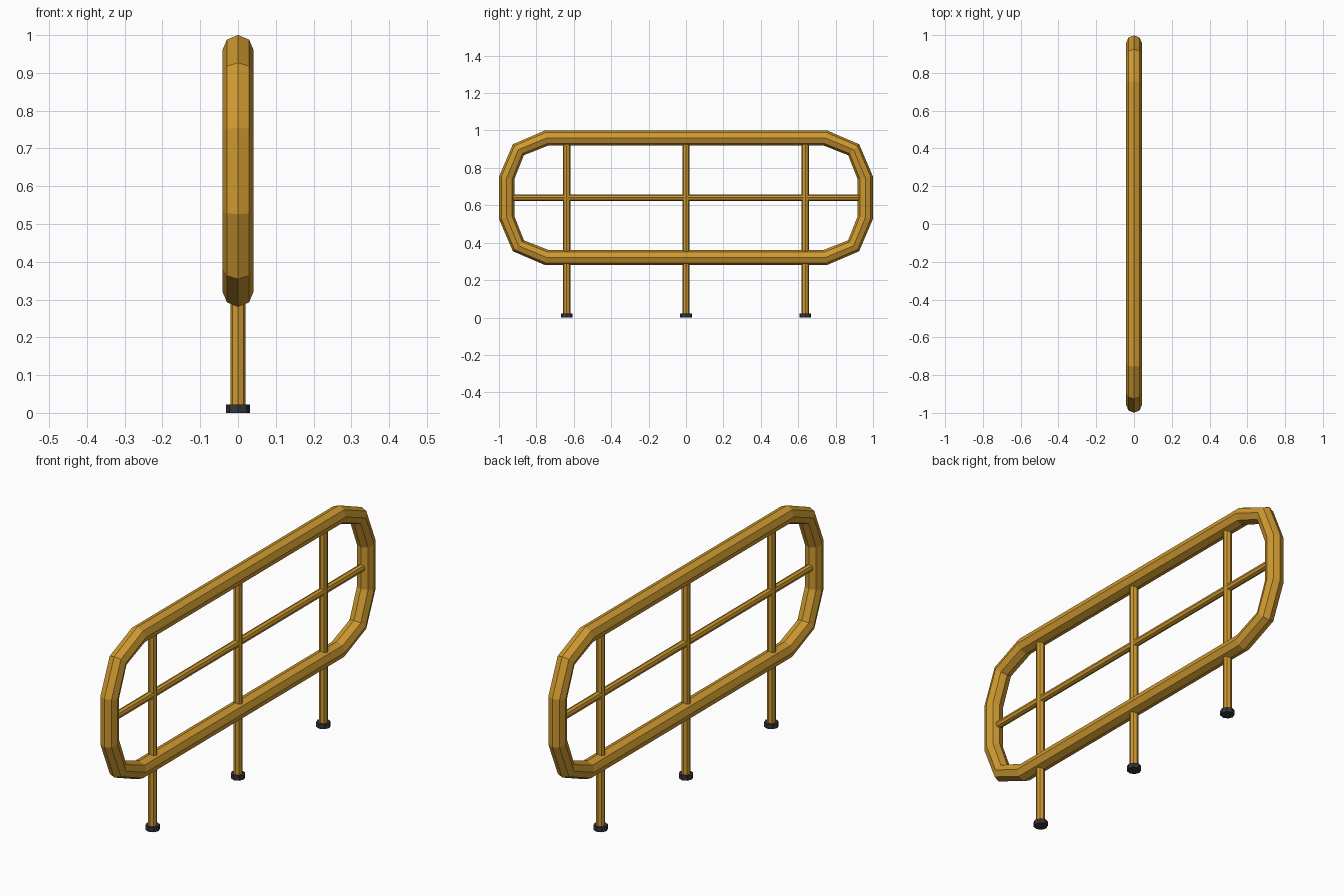
import bpy, bmesh, math
from mathutils import Vector

if "Cube" in bpy.data.objects:
    bpy.data.objects.remove(bpy.data.objects["Cube"])


def material(name, color):
    m = bpy.data.materials.new(name)
    m.diffuse_color = (*color, 1)
    m.use_nodes = True
    m.node_tree.nodes["Principled BSDF"].inputs["Base Color"].default_value = m.diffuse_color
    return m


YELLOW = material("ochre_yellow_paint", (0.62, 0.32, 0.03))
BLACK = material("black_rubber", (0.035, 0.036, 0.043))
SIDES = 8


def finish(name, bm, mat):
    bmesh.ops.recalc_face_normals(bm, faces=bm.faces)
    me = bpy.data.meshes.new(name)
    bm.to_mesh(me)
    bm.free()
    me.materials.append(mat)
    ob = bpy.data.objects.new(name, me)
    bpy.context.collection.objects.link(ob)
    return ob


def bar(name, a, b, radius, mat):
    """Capped octagonal bar lying in the YZ plane, one edge line facing +x."""
    a, b = Vector(a), Vector(b)
    u = Vector((1, 0, 0))
    v = (b - a).normalized().cross(u)
    bm = bmesh.new()
    rings = []
    for p in (a, b):
        rings.append([bm.verts.new(p + radius * (u * math.cos(t) + v * math.sin(t)))
                      for t in (2 * math.pi * i / SIDES for i in range(SIDES))])
    for i in range(SIDES):
        j = (i + 1) % SIDES
        bm.faces.new((rings[0][i], rings[0][j], rings[1][j], rings[1][i]))
    bm.faces.new(rings[0])
    bm.faces.new(rings[1])
    return finish(name, bm, mat)


# Rounded rectangular tube loop: three rings per corner
R = 0.0415
CY, CZ, BEND, MID = 0.746, 0.1065, 0.2125, 0.6405
bm = bmesh.new()
path = []
for k in range(4):
    base = k * 90
    sy = 1 if k in (0, 3) else -1
    sz = 1 if k in (0, 1) else -1
    for d in (0, 45, 90):
        t = math.radians(base + d)
        path.append(Vector((0, sy * CY + BEND * math.cos(t),
                            MID + sz * CZ + BEND * math.sin(t))))
rings = []
n = len(path)
for i, p in enumerate(path):
    tan = ((path[(i + 1) % n] - p).normalized() + (p - path[i - 1]).normalized()).normalized()
    out = tan.cross(Vector((1, 0, 0)))
    rings.append([bm.verts.new(p + R * (out * math.cos(t) + Vector((1, 0, 0)) * math.sin(t)))
                  for t in (2 * math.pi * s / SIDES for s in range(SIDES))])
for i in range(n):
    a, b = rings[i], rings[(i + 1) % n]
    for s in range(SIDES):
        q = (s + 1) % SIDES
        bm.faces.new((a[s], a[q], b[q], b[s]))
finish("frame_tube", bm, YELLOW)

# Middle rail
bar("middle_rail", (0, -0.935, MID), (0, 0.935, MID), 0.0175, YELLOW)

# Posts with rubber feet
for label, y in (("left", -0.638), ("centre", 0), ("right", 0.638)):
    bar("post_" + label, (0, y, 0.01), (0, y, 0.95), 0.02, YELLOW)
    bar("foot_" + label, (0, y, 0), (0, y, 0.022), 0.0315, BLACK)
